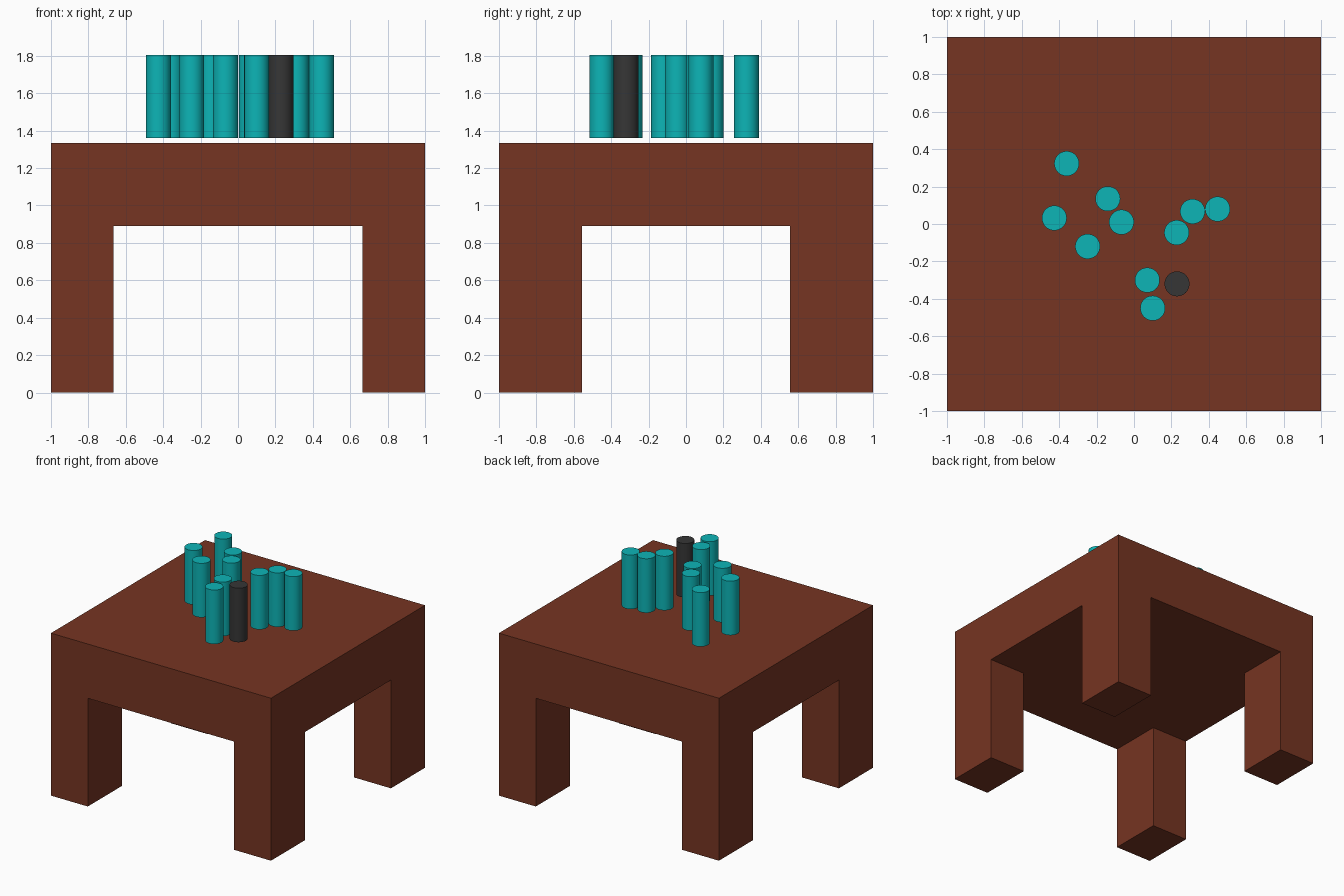
import bpy

if "Cube" in bpy.data.objects:
    bpy.data.objects.remove(bpy.data.objects["Cube"])


def material(name, rgb):
    m = bpy.data.materials.new(name)
    m.diffuse_color = (*rgb, 1)
    m.use_nodes = True
    m.node_tree.nodes["Principled BSDF"].inputs["Base Color"].default_value = m.diffuse_color
    return m


brown = material("brown", (0.18, 0.035, 0.016))
teal = material("teal", (0.004, 0.46, 0.47))
charcoal = material("charcoal", (0.037, 0.037, 0.037))


def box(name, lo, hi, mat):
    bpy.ops.mesh.primitive_cube_add(size=1, location=[(a + b) / 2 for a, b in zip(lo, hi)])
    ob = bpy.context.object
    ob.name = name
    ob.scale = [b - a for a, b in zip(lo, hi)]
    bpy.ops.object.transform_apply(location=False, rotation=False, scale=True)
    ob.data.materials.append(mat)
    return ob


def peg(name, x, y, mat):
    bpy.ops.mesh.primitive_cylinder_add(vertices=48, radius=0.0667, depth=0.444,
                                        location=(x, y, 1.582))
    ob = bpy.context.object
    ob.name = name
    bpy.ops.object.shade_smooth_by_angle()
    ob.data.materials.append(mat)


# Thick table top
box("table_top", (-1, -1, 0.889), (1, 1, 1.335), brown)

# Four corner legs
for side, sx in (("left", -1), ("right", 1)):
    for end, sy in (("front", -1), ("back", 1)):
        xs = sorted((sx * 0.665, sx))
        ys = sorted((sy * 0.557, sy))
        box(f"{end}_{side}_leg", (xs[0], ys[0], 0), (xs[1], ys[1], 0.889), brown)

# Upright pegs hovering just above the top
pegs = [(-0.36, 0.323), (-0.14, 0.135), (-0.426, 0.032), (-0.067, 0.01), (-0.248, -0.12),
        (0.313, 0.067), (0.447, 0.08), (0.228, -0.046), (0.071, -0.3), (0.1, -0.45)]
for i, (x, y) in enumerate(pegs):
    peg(f"teal_peg_{i + 1}", x, y, teal)
peg("dark_peg", 0.23, -0.32, charcoal)
